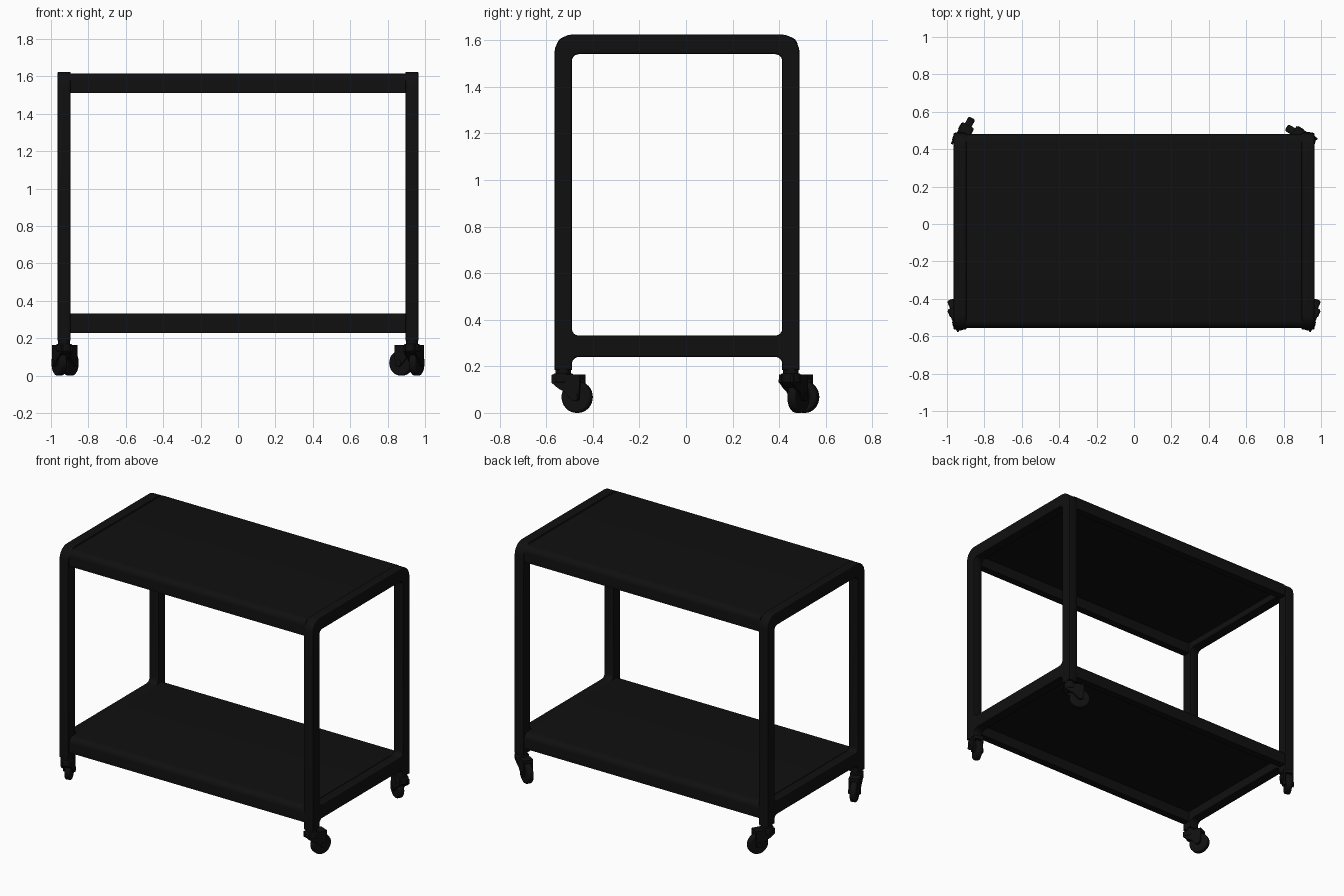
import bpy
import math
from mathutils import Vector, Matrix

if "Cube" in bpy.data.objects:
    bpy.data.objects.remove(bpy.data.objects["Cube"])

black = bpy.data.materials.new("black_metal")
black.diffuse_color = (0.005, 0.005, 0.005, 1)
black.use_nodes = True
black.node_tree.nodes["Principled BSDF"].inputs["Base Color"].default_value = black.diffuse_color


def rounded(points, steps=6):
    """Polygon with (a, b, radius) corners -> list of 2D points."""
    out = []
    n = len(points)
    for i, (a, b, r) in enumerate(points):
        p = Vector((a, b))
        if r == 0:
            out.append(p)
            continue
        u = (Vector(points[i - 1][:2]) - p).normalized()
        v = (Vector(points[(i + 1) % n][:2]) - p).normalized()
        c = p + (u + v) * r          # all corners are right angles
        for k in range(steps + 1):
            t = math.pi / 2 * k / steps
            out.append(c - v * r * math.cos(t) - u * r * math.sin(t))
    return out


def finish(ob, matrix):
    ob.matrix_world = matrix
    ob.data.materials.clear()
    ob.data.materials.append(black)
    bpy.ops.object.select_all(action='DESELECT')
    ob.select_set(True)
    bpy.context.view_layer.objects.active = ob
    bpy.ops.object.shade_smooth_by_angle(angle=math.radians(35))
    return ob


# Maps a (y, z) profile and its extrusion direction onto world axes
YZ = Matrix(((0, 0, 1, 0), (1, 0, 0, 0), (0, 1, 0, 0), (0, 0, 0, 1)))


def extrude(name, loops, half, bevel, matrix):
    cu = bpy.data.curves.new(name + "_profile", 'CURVE')
    cu.dimensions = '2D'
    cu.fill_mode = 'BOTH'
    cu.extrude = half - bevel
    cu.bevel_depth = bevel
    cu.bevel_resolution = 1
    cu.offset = -bevel
    for loop in loops:
        sp = cu.splines.new('POLY')
        sp.points.add(len(loop) - 1)
        for q, p in zip(sp.points, loop):
            q.co = (p[0], p[1], 0, 1)
        sp.use_cyclic_u = True
    tmp = bpy.data.objects.new(name + "_tmp", cu)
    bpy.context.collection.objects.link(tmp)
    dg = bpy.context.evaluated_depsgraph_get()
    me = bpy.data.meshes.new_from_object(tmp.evaluated_get(dg))
    bpy.data.objects.remove(tmp)
    ob = bpy.data.objects.new(name, me)
    bpy.context.collection.objects.link(ob)
    return finish(ob, matrix)


def cylinder(name, r, depth, matrix, bevel=0.0):
    bpy.ops.mesh.primitive_cylinder_add(vertices=32, radius=r, depth=depth)
    ob = bpy.context.object
    ob.name = name
    if bevel:
        m = ob.modifiers.new("bevel", 'BEVEL')
        m.width = bevel
        m.segments = 3
    return finish(ob, matrix)


# End frames: two legs, rounded top bar and lower rail
outer = rounded([(-.565, 1.625, .08), (.488, 1.625, .08), (.488, .185, 0), (.413, .185, 0),
                 (.413, .24, .03), (-.49, .24, .03), (-.49, .185, 0), (-.565, .185, 0)])
hole = rounded([(-.49, .332, .03), (.413, .332, .03), (.413, 1.54, .03), (-.49, 1.54, .03)])
for side, x in (("left", -.93), ("right", .93)):
    extrude(side + "_end_frame", [outer, hole], .035, .007, Matrix.Translation((x, 0, 0)) @ YZ)

# Shelves: thin panel with rounded front and back lips, open underneath
for level, top in (("upper", 1.615), ("lower", .333)):
    bot = top - .104
    prof = rounded([(-.555, top, .04), (.48, top, .04), (.48, bot, 0), (.43, bot, 0),
                    (.43, top - .03, 0), (-.505, top - .03, 0), (-.505, bot, 0), (-.555, bot, 0)])
    extrude(level + "_shelf", [prof], .897, 0, YZ)


# Swivel casters
def caster(name, x, y, degrees):
    base = Matrix.Translation((x, y, 0)) @ Matrix.Rotation(math.radians(degrees), 4, 'Z')
    side = Matrix.Rotation(math.radians(90), 4, 'X')
    trail, r = .065, .068

    def up(z):
        return base @ Matrix.Translation((0, 0, z))

    axle = base @ Matrix.Translation((trail, 0, r)) @ side
    cylinder(name + "_stem", .033, .06, up(.18))
    cylinder(name + "_swivel_collar", .042, .04, up(.15), .006)
    cylinder(name + "_wheel", r, .04, axle, .01)
    cylinder(name + "_axle", .018, .076, axle)
    # fork bridge and two side arms
    arm = [(-.04, .165), (.09, .165), (.09, .12), (.085, .055), (.05, .055),
           (.02, .09), (-.01, .105), (-.042, .13)]
    for tag, off in (("left", -.028), ("right", .028)):
        extrude(name + "_" + tag + "_fork_arm", [arm], .006, .002,
                base @ Matrix.Translation((0, off, 0)) @ side)
    bridge = [(-.035, .165), (.09, .165), (.09, .143), (.02, .143), (-.01, .11), (-.035, .13)]
    extrude(name + "_fork_bridge", [bridge], .026, 0, base @ side)


caster("front_right_caster", .93, -.527, 67)
caster("front_left_caster", -.93, -.527, 113)
caster("back_right_caster", .93, .45, 150)
caster("back_left_caster", -.93, .45, 61)
